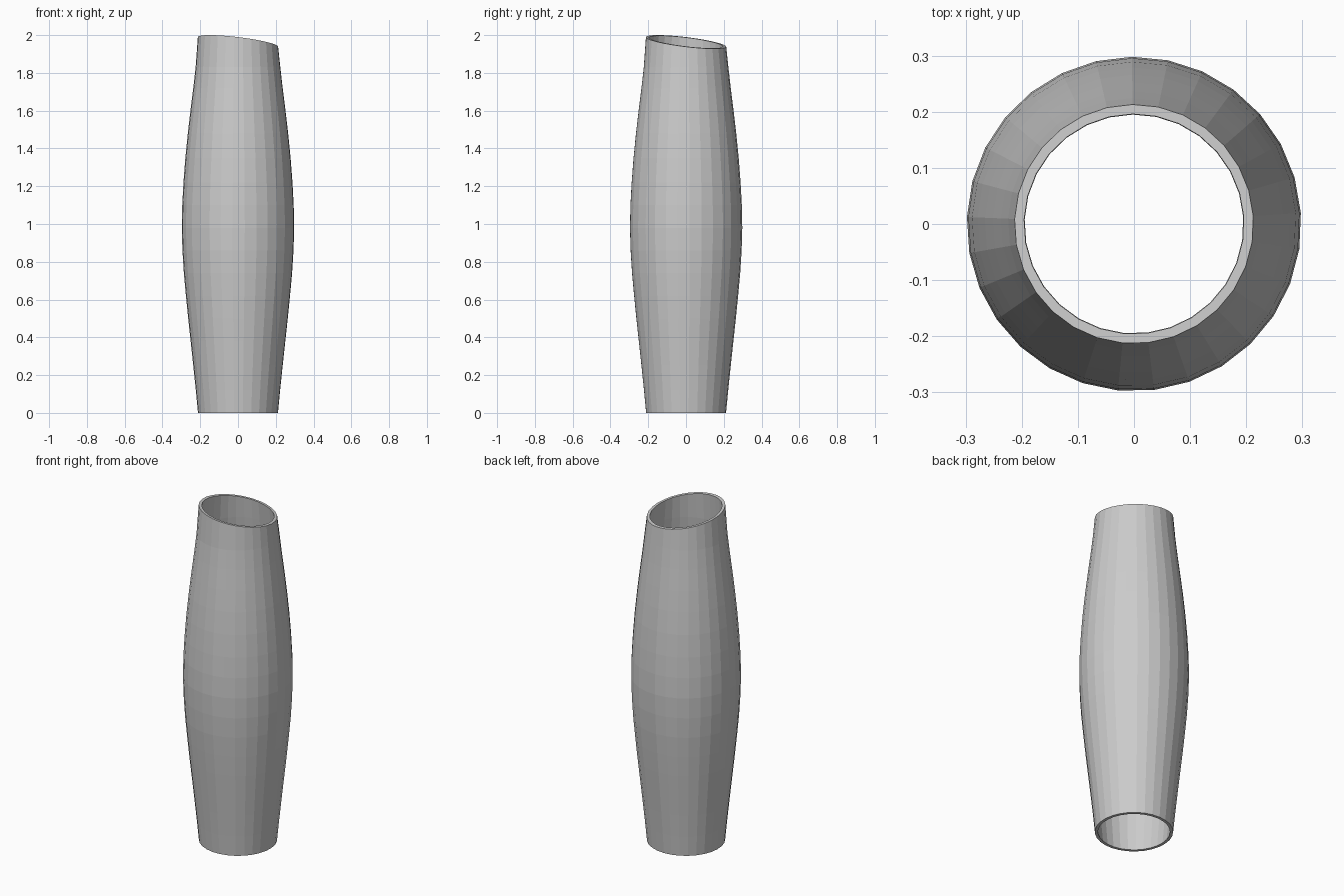
import bpy, bmesh, math

if "Cube" in bpy.data.objects:
    bpy.data.objects.remove(bpy.data.objects["Cube"])

SIDES = 29
WALL = 0.017
START = math.radians(90.7)
# outer profile: (height, radius)
PROFILE = [(0, .212), (.12, .2235), (.25, .237), (.38, .251), (.5, .264), (.62, .276),
           (.74, .287), (.86, .2945), (.98, .298), (1.1, .2955), (1.22, .289),
           (1.35, .279), (1.48, .266), (1.6, .252), (1.72, .237), (1.83, .2245), (1.964, .213)]

bm = bmesh.new()


def ring(z, r, top=False):
    verts = []
    for i in range(SIDES):
        a = START + i * math.tau / SIDES
        x, y = r * math.cos(a), r * math.sin(a)
        # the top rim is cut on a slant
        verts.append(bm.verts.new((x, y, z - 0.12 * (x + y) if top else z)))
    return verts


# outer wall going up, inner wall coming back down
last = len(PROFILE) - 1
rings = [ring(z, r, i == last) for i, (z, r) in enumerate(PROFILE)]
rings += [ring(PROFILE[i][0], PROFILE[i][1] - WALL, i == last) for i in range(last, -1, -1)]
for k, lower in enumerate(rings):
    upper = rings[(k + 1) % len(rings)]
    for i in range(SIDES):
        j = (i + 1) % SIDES
        bm.faces.new((lower[i], lower[j], upper[j], upper[i]))
bmesh.ops.recalc_face_normals(bm, faces=bm.faces[:])

mesh = bpy.data.meshes.new("bulged_tube")
bm.to_mesh(mesh)
bm.free()
tube = bpy.data.objects.new("bulged_tube", mesh)
bpy.context.collection.objects.link(tube)
